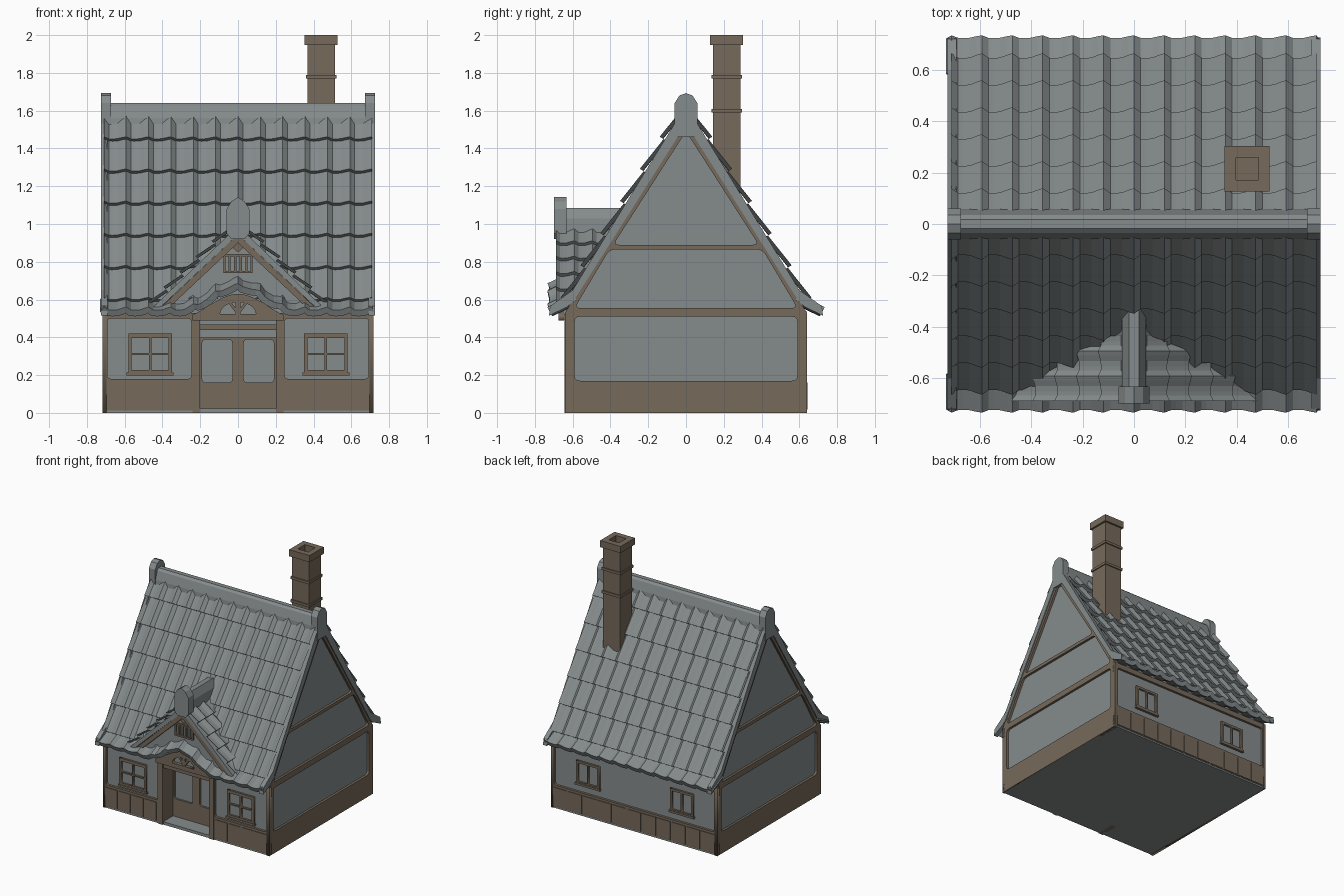
import bpy, bmesh, math
from mathutils import Vector

cube = bpy.data.objects.get("Cube")
if cube:
    bpy.data.objects.remove(cube, do_unlink=True)


def material(name, rgb):
    m = bpy.data.materials.new(name)
    m.use_nodes = True
    m.diffuse_color = (*rgb, 1)
    m.node_tree.nodes["Principled BSDF"].inputs["Base Color"].default_value = (*rgb, 1)
    return m


GREY = material("slate grey", (0.235, 0.26, 0.262))
BROWN = material("timber brown", (0.18, 0.143, 0.104))


def finish(name, bm, mat):
    me = bpy.data.meshes.new(name)
    bm.to_mesh(me)
    bm.free()
    me.materials.append(mat)
    ob = bpy.data.objects.new(name, me)
    bpy.context.collection.objects.link(ob)
    return ob


def put(axis, a, b, c):
    return (c, a, b) if axis == "x" else (a, c, b)


# Extruded outline in the plane across the given axis, optionally pierced by holes
def plate(name, outline, axis, lo, hi, mat, holes=()):
    bm = bmesh.new()
    if holes:
        cu = bpy.data.curves.new(name, "CURVE")
        cu.dimensions, cu.fill_mode, cu.extrude = "2D", "BOTH", (hi - lo) / 2
        for loop in [outline, *holes]:
            sp = cu.splines.new("POLY")
            sp.points.add(len(loop) - 1)
            for p, (a, b) in zip(sp.points, loop):
                p.co = (a, b, 0, 1)
            sp.use_cyclic_u = True
        tmp = bpy.data.objects.new(name, cu)
        bpy.context.collection.objects.link(tmp)
        dg = bpy.context.evaluated_depsgraph_get()
        me = bpy.data.meshes.new_from_object(tmp.evaluated_get(dg))
        bm.from_mesh(me)
        bpy.data.objects.remove(tmp, do_unlink=True)
        bpy.data.meshes.remove(me)
        for v in bm.verts:
            v.co = put(axis, v.co.x, v.co.y, v.co.z + (lo + hi) / 2)
        bmesh.ops.remove_doubles(bm, verts=bm.verts, dist=1e-5)
    else:
        ends = [[bm.verts.new(put(axis, a, b, c)) for a, b in outline] for c in (lo, hi)]
        for e in ends:
            bm.faces.new(e)
        for i in range(len(outline)):
            bm.faces.new((ends[0][i - 1], ends[0][i], ends[1][i], ends[1][i - 1]))
    bmesh.ops.recalc_face_normals(bm, faces=bm.faces)
    return finish(name, bm, mat)


def rect(a0, a1, b0, b1):
    return [(a0, b0), (a1, b0), (a1, b1), (a0, b1)]


def box(name, x0, x1, y0, y1, z0, z1, mat):
    return plate(name, rect(x0, x1, z0, z1), "y", y0, y1, mat)


def mirrored(half):
    return half + [(-a, b) for a, b in reversed(half) if abs(a) > 1e-6]


def rounded(pts, r):
    out = []
    for i, p in enumerate(pts):
        p = Vector(p)
        a = p + (Vector(pts[i - 1]) - p).normalized() * r
        b = p + (Vector(pts[(i + 1) % len(pts)]) - p).normalized() * r
        for t in (0, 0.33, 0.67, 1):
            out.append(tuple(a * (1 - t) ** 2 + p * 2 * t * (1 - t) + b * t * t))
    return out


# Rows of wavy tiles down a section path
WAVE = [(0, 1), (0.22, 0.05), (0.38, 0), (0.6, 0.1), (0.82, 0.65)]


def tiles(name, path, u0, u1, count, place, lift=0.024, amp=0.022, bump=None):
    bm = bmesh.new()
    step = (u1 - u0) / count
    us = [(u0 + (i + t) * step, h * amp) for i in range(count) for t, h in WAVE] + [(u1, amp)]
    for (s0, z0), (s1, z1) in zip(path, path[1:]):
        n = Vector((z0 - z1, s1 - s0)).normalized()
        prev = None
        for u, h in us:
            raise_z = bump(u) if bump else 0
            col = []
            for s, z, off in ((s0, z0, h), (s1, z1, h + lift), (s1, z1, h - 0.004)):
                col.append(bm.verts.new(place(u, s + n.x * off, z + n.y * off + raise_z)))
            if bump:
                bm.verts.remove(col.pop())
            if prev:
                for k in range(len(col) - 1):
                    bm.faces.new((prev[k], prev[k + 1], col[k + 1], col[k]))
            prev = col
    bmesh.ops.recalc_face_normals(bm, faces=bm.faces)
    bm.normal_update()
    if sum(f.normal.z * f.calc_area() for f in bm.faces) < 0:
        bmesh.ops.reverse_faces(bm, faces=bm.faces)
    return finish(name, bm, GREY)


# House body with recessed entry
plate("house_body", [(-0.5, 0), (0.62, 0), (0.62, 0.54), (0, 1.52), (-0.62, 0.54), (-0.62, 0.5), (-0.5, 0.5)],
      "x", -0.7, 0.7, GREY)
box("floor_slab", -0.715, 0.715, -0.635, 0.635, 0, 0.014, GREY)

# Gable frames and roof edges
gable = mirrored([(0.64, 0), (0.64, 0.53), (0, 1.54)])
gable_holes = [rounded(rect(-0.59, 0.59, 0.17, 0.51), 0.03),
               rounded([(-0.59, 0.555), (0.59, 0.555), (0.405, 0.865), (-0.405, 0.865)], 0.03),
               rounded([(-0.385, 0.89), (0.385, 0.89), (0, 1.49)], 0.03)]
verge = [(0, 1.63), (0.3, 1.14), (0.6, 0.65), (0.72, 0.565), (0.725, 0.515), (0.63, 0.56), (0.6, 0.585), (0, 1.53)]
verge += [(-a, b) for a, b in reversed(verge[1:-1])]
finial = mirrored([(0.06, 1.46), (0.06, 1.64), (0.035, 1.68), (0, 1.693)])
for side, s in (("left", 1), ("right", -1)):
    for part, shape, a, b, mat, holes in (("gable_frame", gable, 0.695, 0.718, BROWN, gable_holes),
                                          ("verge", verge, 0.69, 0.725, GREY, ()),
                                          ("ridge_finial", finial, 0.672, 0.726, GREY, ())):
        plate(f"{side}_{part}", shape, "x", min(a * s, b * s), max(a * s, b * s), mat, holes)

# Front and back timber frames
for s in (1, -1):
    x0, x1 = sorted((0.22 * s, 0.7 * s))
    box("front_wall", x0, x1, -0.62, -0.49, 0, 0.52, GREY)
    x0, x1 = sorted((0.22 * s, 0.718 * s))
    plate("front_frame", rect(x0, x1, 0.012, 0.53), "y", -0.638, -0.615, BROWN,
          [rounded(rect(x0 + 0.026, x1 - 0.026, 0.18, 0.5), 0.02)])
    x0, x1 = sorted((0.2 * s, 0.24 * s))
    box("door_jamb", x0, x1, -0.642, -0.49, 0, 0.5, BROWN)
plate("back_frame", rect(-0.718, 0.718, 0.012, 0.54), "y", 0.615, 0.638, BROWN,
      [rounded(rect(-0.69, 0.69, 0.18, 0.5), 0.02)])


def planks(name, x0, x1, count, y):
    w = (x1 - x0) / count
    for i in range(count):
        box(name, x0 + i * w + 0.005, x0 + (i + 1) * w - 0.005, y - 0.004, y + 0.004, 0.018, 0.162, BROWN)


planks("front_plank", -0.7, -0.25, 4, -0.639)
planks("front_plank", 0.25, 0.7, 4, -0.639)
planks("back_plank", -0.7, 0.7, 11, 0.639)


# Windows
def window(name, cx, w, z0, z1, y, out, cross):
    bars = [(cx - 0.006, cx), (cx, cx + 0.006)]
    zs = [z0 + 0.018, (z0 + z1) / 2, z1 - 0.018] if cross else [z0 + 0.018, z1 - 0.018]
    holes = []
    for a, b in ((cx - w + 0.018, bars[0][0]), (bars[1][1], cx + w - 0.018)):
        for c, d in zip(zs, zs[1:]):
            g = 0.005 if cross else 0
            holes.append(rect(a, b, c + g, d - g))
    y0, y1 = sorted((y, y + out))
    plate(name + "_frame", rect(cx - w, cx + w, z0, z1), "y", y0, y1, BROWN, holes)
    box(name + "_sill", cx - w - 0.008, cx + w + 0.008, y0 - 0.004, y1 + 0.004, z0 - 0.008, z0 + 0.008, BROWN)


for s in (1, -1):
    window("front_window", 0.465 * s, 0.116, 0.205, 0.42, -0.615, -0.02, True)
    window("back_window", 0.405 * s, 0.1, 0.24, 0.42, 0.615, 0.02, False)

# Entry: double door, beams, step and arched hood
plate("double_door", rect(-0.2, 0.2, 0.014, 0.4), "y", -0.515, -0.495, BROWN,
      [rounded(rect(a, a + 0.16, 0.16, 0.388), 0.02) for a in (-0.19, 0.03)])
box("door_step", -0.2, 0.2, -0.635, -0.49, 0, 0.022, GREY)
box("door_lintel", -0.21, 0.21, -0.63, -0.49, 0.44, 0.468, BROWN)
box("hood_beam", -0.24, 0.24, -0.645, -0.49, 0.492, 0.522, BROWN)


def brow(x):
    return 0.125 * math.cos(math.pi * x / 0.62) ** 2 if abs(x) < 0.31 else 0


arch = [(x / 50, 0.505 + brow(x / 50)) for x in range(-12, 13)]
lobe = [(0.095 * math.cos(math.pi * i / 12), 0.524 + 0.062 * math.sin(math.pi * i / 12)) for i in range(13)]
plate("hood_arch", arch + [(0.24, 0.49), (-0.24, 0.49)], "y", -0.675, -0.645, BROWN, [lobe])
plate("hood_panel", arch, "y", -0.648, -0.6, GREY)
box("hood_post", -0.012, 0.012, -0.672, -0.64, 0.52, 0.59, BROWN)
for s in (1, -1):
    plate("hood_brace", [(0.012 * s, 0.53), (0.05 * s, 0.58), (0.035 * s, 0.585), (0.012 * s, 0.555)],
          "y", -0.668, -0.645, BROWN)

# Main roof: deck, tile rows and flared eaves
slope = [(s, 1.6 - 1.62 * s) for s in (0, 0.1, 0.205, 0.31, 0.415, 0.52, 0.625)]
deck = [(0, 1.58), (0.62, 0.575), (0.62, 0.545), (0, 1.52)]
plate("roof_deck", deck + [(-0.62, 0.545), (-0.62, 0.575)], "x", -0.705, 0.705, GREY)
for side, s in (("back", 1), ("front", -1)):
    def place(u, a, z, s=s):
        return (u, a * s, z)
    tiles(side + "_roof_tiles", slope, -0.71, 0.71, 12, place)
    eave = tiles(side + "_eave_tiles", [(0.585, 0.61), (0.715, 0.53)], -0.71, 0.71, 12, place,
                 0.016, 0.02, brow if s < 0 else lambda u: 0)
    mod = eave.modifiers.new("thickness", "SOLIDIFY")
    mod.thickness, mod.offset = 0.036, -1
plate("roof_ridge", mirrored([(0.062, 1.49), (0.055, 1.56), (0.035, 1.625), (0.018, 1.64)]), "x", -0.7, 0.7, GREY)

# Dormer: roof, face, bargeboards, vent, ridge and finial
plate("dormer_deck", [(0, 0.99), (0.455, 0.555), (0.415, 0.555), (0, 0.945), (-0.415, 0.555), (-0.455, 0.555)],
      "y", -0.688, -0.35, GREY)
plate("dormer_face", [(-0.4, 0.56), (0.4, 0.56), (0, 0.95)], "y", -0.655, -0.58, GREY)
plate("dormer_bargeboard", [(0, 0.945), (0.41, 0.557), (0.365, 0.557), (0, 0.9), (-0.365, 0.557), (-0.41, 0.557)],
      "y", -0.685, -0.65, BROWN)
for s in (1, -1):
    tiles("dormer_tiles", [(a, 0.995 - 0.955 * a) for a in (0.02, 0.115, 0.2, 0.285, 0.37, 0.45)],
          -0.688, -0.3, 4, lambda u, a, z, s=s: (a * s, u, z), 0.02, 0.016)
plate("dormer_ridge", mirrored([(0.05, 0.95), (0.046, 1.03), (0.02, 1.085)]), "y", -0.66, -0.31, GREY)
plate("dormer_finial", mirrored([(0.035, 0.92), (0.06, 0.95), (0.06, 1.08), (0.035, 1.12), (0, 1.142)]),
      "y", -0.698, -0.632, GREY)
plate("vent_frame", rect(-0.078, 0.078, 0.74, 0.84), "y", -0.668, -0.65, BROWN, [rect(-0.066, 0.066, 0.752, 0.828)])
for i in range(4):
    x = -0.045 + i * 0.03
    box("vent_bar", x - 0.006, x + 0.006, -0.664, -0.65, 0.75, 0.83, BROWN)
plate("dormer_ornament", mirrored([(0.008, 0.855), (0.035, 0.885), (0.012, 0.91)]), "y", -0.672, -0.65, BROWN)


# Chimney with open flue, bands and cap
def collar(name, half, hole, z0, z1):
    bm = bmesh.new()
    rings = [[bm.verts.new((0.44 + a * h, 0.215 + b * h, z)) for a, b in rect(-1, 1, -1, 1)]
             for h, z in ((hole, z0), (half, z0), (half, z1), (hole, z1))]
    for k in range(4):
        for i in range(4):
            bm.faces.new((rings[k - 1][i - 1], rings[k - 1][i], rings[k][i], rings[k][i - 1]))
    bmesh.ops.recalc_face_normals(bm, faces=bm.faces)
    finish(name, bm, BROWN)


collar("chimney_shaft", 0.073, 0.044, 1.05, 1.96)
collar("chimney_cap", 0.088, 0.044, 1.948, 2.0)
for z in (1.6, 1.78):
    collar("chimney_band", 0.081, 0.06, z - 0.01, z + 0.01)
box("flue_floor", 0.39, 0.49, 0.165, 0.265, 1.8, 1.82, BROWN)
